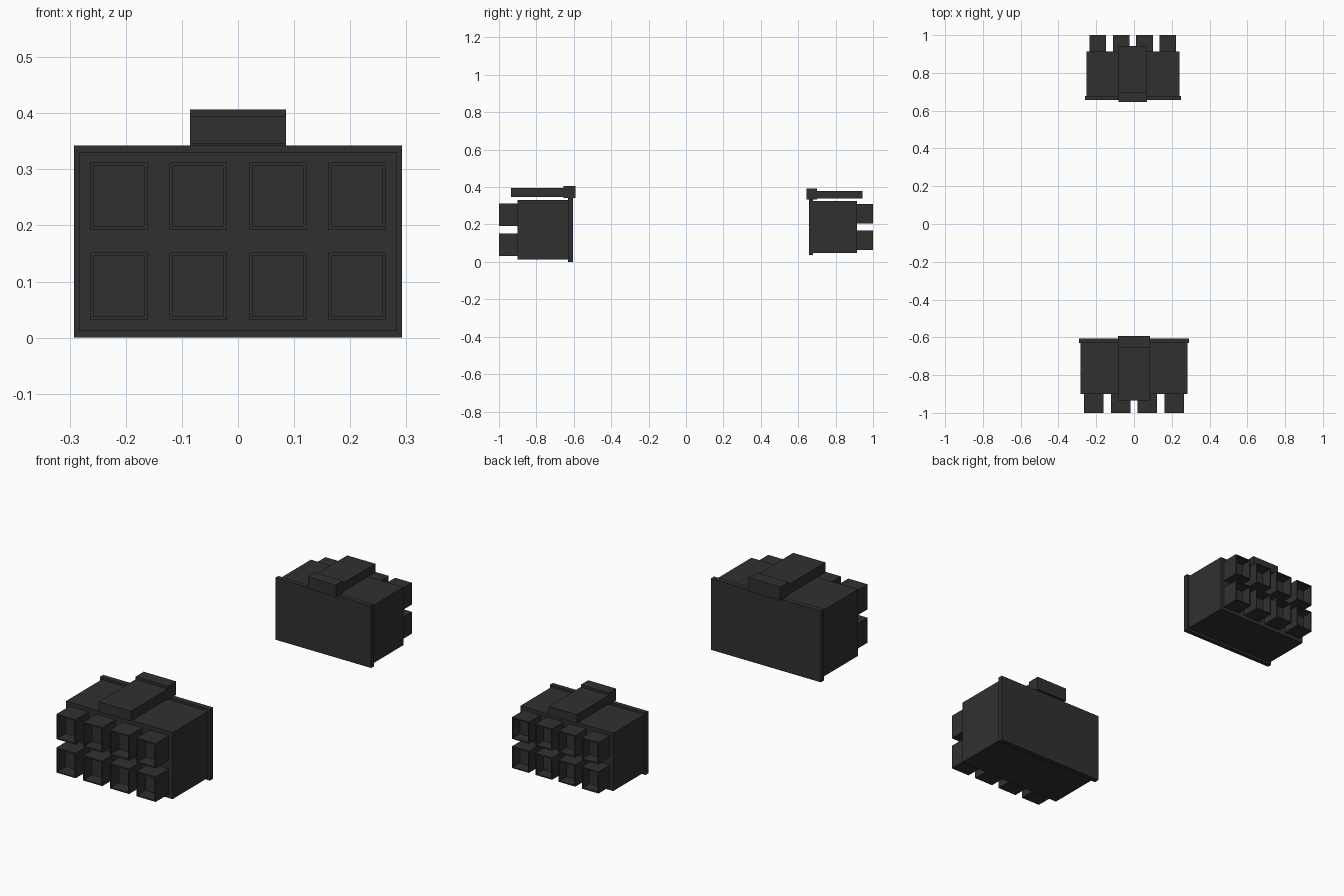
import bpy, bmesh
from mathutils import Matrix, Vector

if "Cube" in bpy.data.objects:
    bpy.data.objects.remove(bpy.data.objects["Cube"])

black = bpy.data.materials.new("black_plastic")
black.diffuse_color = (0.03, 0.03, 0.03, 1)
black.use_nodes = True
black.node_tree.nodes["Principled BSDF"].inputs["Base Color"].default_value = black.diffuse_color


def finish(bm, name, xf):
    bmesh.ops.transform(bm, matrix=xf, verts=bm.verts)
    bmesh.ops.recalc_face_normals(bm, faces=bm.faces)
    me = bpy.data.meshes.new(name)
    bm.to_mesh(me)
    bm.free()
    me.materials.append(black)
    ob = bpy.data.objects.new(name, me)
    bpy.context.collection.objects.link(ob)


def add_box(bm, lo, hi):
    lo, hi = Vector(lo), Vector(hi)
    m = Matrix.Translation((lo + hi) / 2) @ Matrix.Diagonal((*(hi - lo), 1))
    return bmesh.ops.create_cube(bm, size=1, matrix=m)["verts"]


def box(name, lo, hi, xf):
    bm = bmesh.new()
    add_box(bm, lo, hi)
    finish(bm, name, xf)


def connector(prefix, xf):
    # housing and closed rear flange
    box(prefix + "_housing", (-.283, -.90, .012), (.283, -.63, .331), xf)
    box(prefix + "_rear_flange", (-.292, -.63, 0), (.292, -.605, .342), xf)

    # eight open sockets, 4 x 2
    bm = bmesh.new()
    for z in (.0915, .252):
        for x in (-.2125, -.0708, .0708, .2125):
            add_box(bm, (x - .051, -1, z - .06), (x + .051, -.90, z + .06))
    bm.normal_update()
    fronts = [f for f in bm.faces if f.normal.y < -.9]
    bmesh.ops.inset_individual(bm, faces=fronts, thickness=.009)
    for f in list(fronts):
        r = bmesh.ops.extrude_discrete_faces(bm, faces=[f])
        bmesh.ops.translate(bm, vec=(0, .06, 0), verts=r["faces"][0].verts)
    finish(bm, prefix + "_sockets", xf)

    # stepped latch: side profile (y, z) swept across x
    profile = [(-.935, .346), (-.655, .346), (-.655, .342), (-.592, .342),
               (-.592, .407), (-.655, .407), (-.655, .394), (-.935, .394)]
    bm = bmesh.new()
    face = bm.faces.new([bm.verts.new((-.0857, y, z)) for y, z in profile])
    r = bmesh.ops.extrude_face_region(bm, geom=[face], use_keep_orig=True)
    bmesh.ops.translate(bm, vec=(.1714, 0, 0),
                        verts=[v for v in r["geom"] if isinstance(v, bmesh.types.BMVert)])
    finish(bm, prefix + "_latch", xf)


# large connector in front, smaller mirrored one at the back
connector("front_connector", Matrix.Identity(4))
connector("back_connector", Matrix.Translation((-.0065, .13, .037)) @ Matrix.Diagonal((.87, -.87, .87, 1)))
